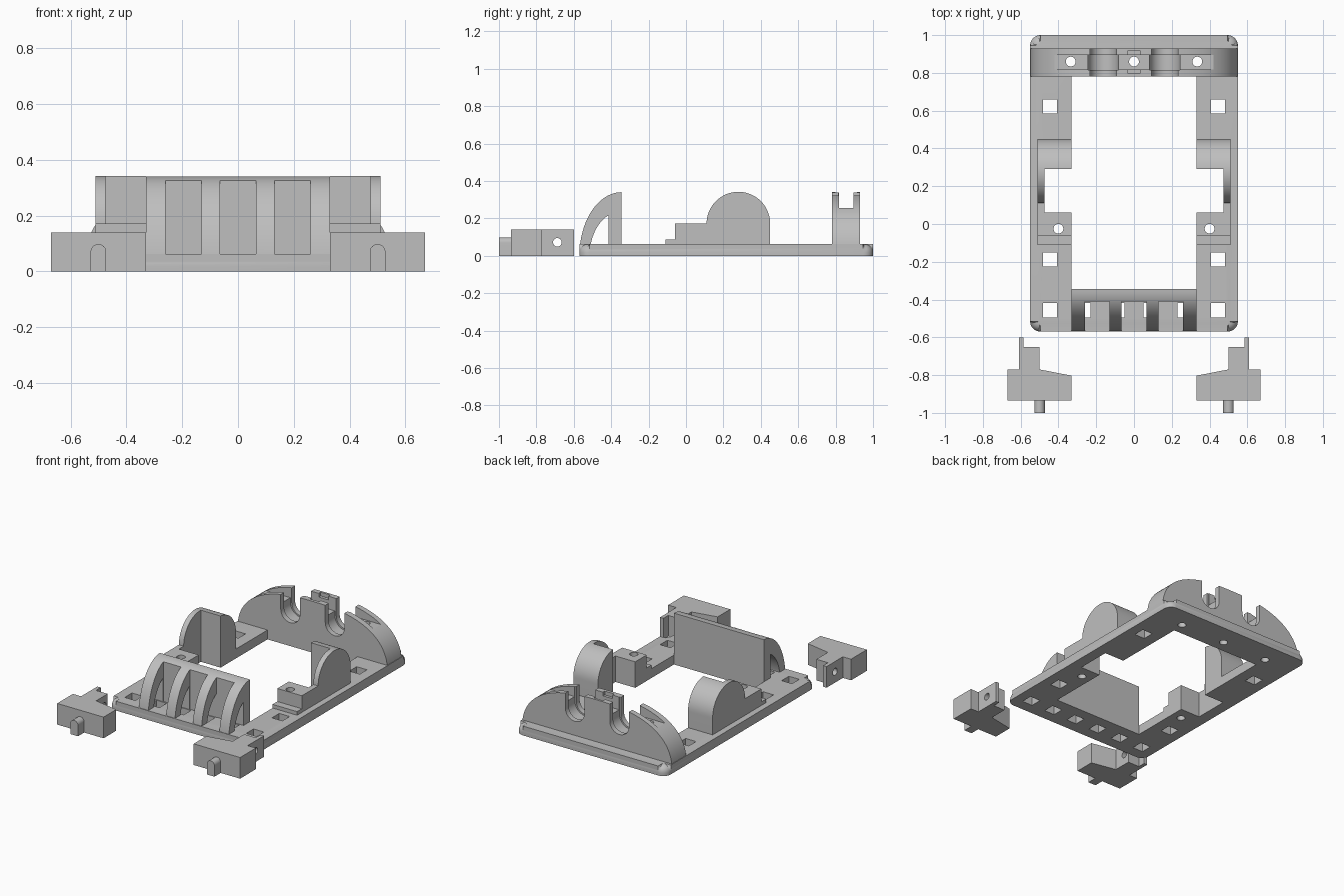
import bpy, bmesh, math
from mathutils import Vector

cube = bpy.data.objects.get("Cube")
if cube:
    bpy.data.objects.remove(cube, do_unlink=True)

grey = bpy.data.materials.new("plain grey")
grey.use_nodes = True
colour = (0.52, 0.52, 0.52, 1)
grey.diffuse_color = colour
grey.node_tree.nodes["Principled BSDF"].inputs["Base Color"].default_value = colour

AXES = {"x": lambda a, b, t: (t, a, b),
        "y": lambda a, b, t: (a, t, b),
        "z": lambda a, b, t: (a, b, t)}


def prism(name, pts, axis, lo, hi, round_top=0):
    """Extrude a 2D outline along an axis, optionally rounding the far rim."""
    bm = bmesh.new()
    place = AXES[axis]
    ends = [[bm.verts.new(place(a, b, t)) for a, b in pts] for t in (lo, hi)]
    bm.faces.new(ends[0])
    top = bm.faces.new(ends[1])
    n = len(pts)
    for i in range(n):
        j = (i + 1) % n
        bm.faces.new((ends[0][i], ends[0][j], ends[1][j], ends[1][i]))
    if round_top:
        bmesh.ops.bevel(bm, geom=list(top.edges), offset=round_top, segments=7,
                        profile=0.5, affect='EDGES')
    bmesh.ops.recalc_face_normals(bm, faces=bm.faces)
    mesh = bpy.data.meshes.new(name)
    bm.to_mesh(mesh)
    bm.free()
    mesh.materials.append(grey)
    ob = bpy.data.objects.new(name, mesh)
    bpy.context.collection.objects.link(ob)
    return ob


def box(name, x, y, z):
    return prism(name, [(x[0], y[0]), (x[1], y[0]), (x[1], y[1]), (x[0], y[1])], "z", *z)


def arc(cx, cy, rx, ry, start, end, n=24):
    return [(cx + rx * math.cos(math.radians(start + (end - start) * i / n)),
             cy + ry * math.sin(math.radians(start + (end - start) * i / n)))
            for i in range(n + 1)]


def combine(ob, others, op='DIFFERENCE'):
    """Apply each solid to the part, then discard it."""
    bpy.context.view_layer.objects.active = ob
    for other in others:
        mod = ob.modifiers.new("solid", 'BOOLEAN')
        mod.object, mod.operation, mod.solver = other, op, 'EXACT'
        bpy.ops.object.modifier_apply(modifier=mod.name)
        bpy.data.objects.remove(other, do_unlink=True)


def pin(x, y):
    return prism("cutter", arc(x, y, 0.026, 0.026, 0, 345, 23), "z", -0.1, 0.5)


def square_holes():
    spots = [(0.089 * k, -0.457) for k in (-5, -3, -1, 1, 3, 5)]
    spots += [(s * 0.445, y) for s in (-1, 1) for y in (-0.188, 0.622)]
    return [box("cutter", (x - 0.038, x + 0.038), (y - 0.038, y + 0.038), (-0.1, 0.062))
            for x, y in spots]


SIDES = (-1, 1)
BACK_PINS = (-0.335, 0, 0.335)

# Base frame with rounded rim, window, side notches and holes
R = 0.055
outline = []
for cx, cy, a in ((0.495, 0.945, 0), (-0.495, 0.945, 90),
                  (-0.495, -0.515, 180), (0.495, -0.515, 270)):
    outline += arc(cx, cy, R, R, a, a + 90, 8)
base = prism("base_frame", outline, "z", 0, 0.062, round_top=0.045)
combine(base, [box("cutter", (-0.33, 0.33), (-0.345, 0.78), (-0.1, 0.2)),
               box("cutter", (-0.475, 0.475), (0.06, 0.29), (-0.1, 0.2))])
combine(base, square_holes())
combine(base, [pin(s * 0.4, -0.025) for s in SIDES] + [pin(x, 0.86) for x in BACK_PINS])

# Front curved guard: back wall plus four ribs over a tunnel
guard = prism("front_guard", arc(-0.345, 0, 0.225, 0.34, 90, 180) + [(-0.345, 0)],
              "x", -0.33, 0.33)
tunnel = [p for p in arc(-0.35, 0, 0.165, 0.235, 90, 180, 40)
          if p[0] < -0.412 and p[1] > 0.062]
tunnel += [(tunnel[-1][0], 0.062), (tunnel[0][0], 0.062)]
combine(guard, [prism("cutter", tunnel, "x", -0.5, 0.5)])
combine(guard, [box("cutter", (x - 0.065, x + 0.065), (-0.7, -0.41), (-0.1, 0.5))
                for x in (-0.195, 0, 0.195)])
combine(guard, square_holes())

# Rear dome with two U-shaped cradles, a tie slot and pin holes
dome_pts = []
for i in range(49):
    t = math.pi * i / 48
    c, s = math.cos(t), math.sin(t)
    dome_pts.append((math.copysign(0.55 * abs(c) ** 0.8, c), 0.34 * max(s, 0) ** 0.8))
dome = prism("rear_dome", dome_pts, "y", 0.78, 0.93)
for s in SIDES:
    for r, lo, hi in ((0.07, 0.7, 1.0), (0.08, 0.815, 0.895)):
        u = arc(s * 0.163, 0.225, r, r, 180, 360) + [(s * 0.163 + r, 0.5), (s * 0.163 - r, 0.5)]
        combine(dome, [prism("cutter", u, "y", lo, hi)])
combine(dome, [box("cutter", (-0.425, 0.425), (0.818, 0.895), (0.255, 0.5)),
               box("cutter", (-0.035, 0.035), (0.8, 0.915), (0.315, 0.5))])
combine(dome, [pin(x, 0.86) for x in BACK_PINS])


def mirrored(pts, s):
    return [(s * a, b) for a, b in pts]


parts = [base, guard, dome]
for s in SIDES:
    side = "left" if s > 0 else "right"

    # Side cheek: rounded wall, thick at the rear, with a stepped block in front
    lo, hi = sorted((s * 0.33, s * 0.51))
    profile = [(-0.11, 0.05), (0.45, 0.05)] + arc(0.28, 0.172, 0.17, 0.17, 0, 180, 32)
    profile += [(-0.06, 0.172), (-0.06, 0.086), (-0.11, 0.086)]
    cheek = prism(side + "_cheek", profile, "x", lo, hi)
    cut = sorted((s * 0.2, s * 0.475))
    combine(cheek, [box("cutter", cut, (0.06, 0.29), (-0.1, 0.5)), pin(s * 0.4, -0.025)])

    # Loose clip with a drilled tongue
    plan = [(0.33, -0.935), (0.67, -0.935), (0.67, -0.77), (0.61, -0.77), (0.61, -0.6),
            (0.585, -0.6), (0.585, -0.65), (0.5, -0.65), (0.5, -0.77), (0.33, -0.803)]
    clip = prism(side + "_clip", mirrored(plan, s), "z", 0, 0.14)
    bore = prism("cutter", arc(-0.688, 0.072, 0.023, 0.023, 0, 345, 23), "x", -0.8, 0.8)
    combine(clip, [bore])

    # Round-topped peg on the clip
    peg_pts = [(s * 0.5 - 0.028, 0)] + [(s * 0.5 + 0.028, 0)]
    peg_pts += arc(s * 0.5, 0.07, 0.028, 0.028, 0, 180, 16)
    peg = prism(side + "_peg", peg_pts, "y", -1.0, -0.93)
    parts += [cheek, clip, peg]

# Smooth the curved surfaces, keep edges sharp
bpy.ops.object.select_all(action='DESELECT')
for ob in parts:
    ob.select_set(True)
bpy.context.view_layer.objects.active = base
bpy.ops.object.shade_smooth_by_angle(angle=math.radians(30))
